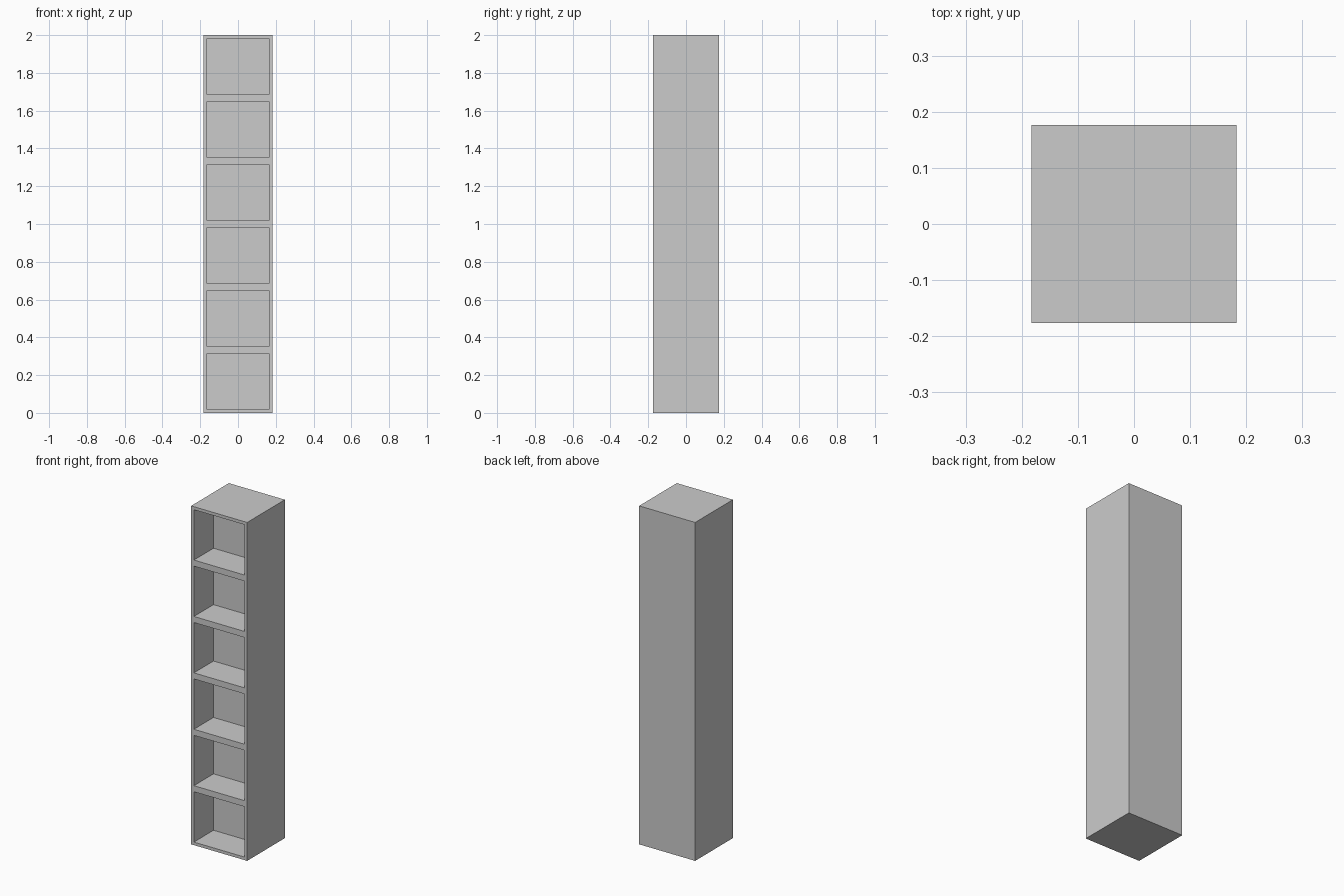
import bpy, bmesh
from mathutils import Matrix

if "Cube" in bpy.data.objects:
    bpy.data.objects.remove(bpy.data.objects["Cube"])

W, D, H = 0.366, 0.352, 2.0
CELLS = 6
WALL = 0.018       # frame thickness around each compartment
RECESS = 0.183     # compartment depth

bm = bmesh.new()

# Tall solid cabinet body standing on the floor
bmesh.ops.create_cube(bm, size=1.0,
                      matrix=Matrix.Translation((0, 0, H / 2)) @ Matrix.Diagonal((W, D, H, 1)))

# Split into equal stacked modules
for i in range(1, CELLS):
    bmesh.ops.bisect_plane(bm, geom=bm.verts[:] + bm.edges[:] + bm.faces[:],
                           plane_co=(0, 0, H * i / CELLS), plane_no=(0, 0, 1))
bm.normal_update()

# Frame each front face, then push the compartment straight back
fronts = [f for f in bm.faces if f.normal.y < -0.9]
bmesh.ops.inset_individual(bm, faces=fronts, thickness=WALL, use_even_offset=True)
for f in fronts:
    new = bmesh.ops.extrude_discrete_faces(bm, faces=[f])["faces"][0]
    bmesh.ops.translate(bm, verts=new.verts[:], vec=(0, RECESS, 0))

bmesh.ops.recalc_face_normals(bm, faces=bm.faces[:])

mesh = bpy.data.meshes.new("shelf_tower")
bm.to_mesh(mesh)
bm.free()
bpy.context.collection.objects.link(bpy.data.objects.new("shelf_tower", mesh))
